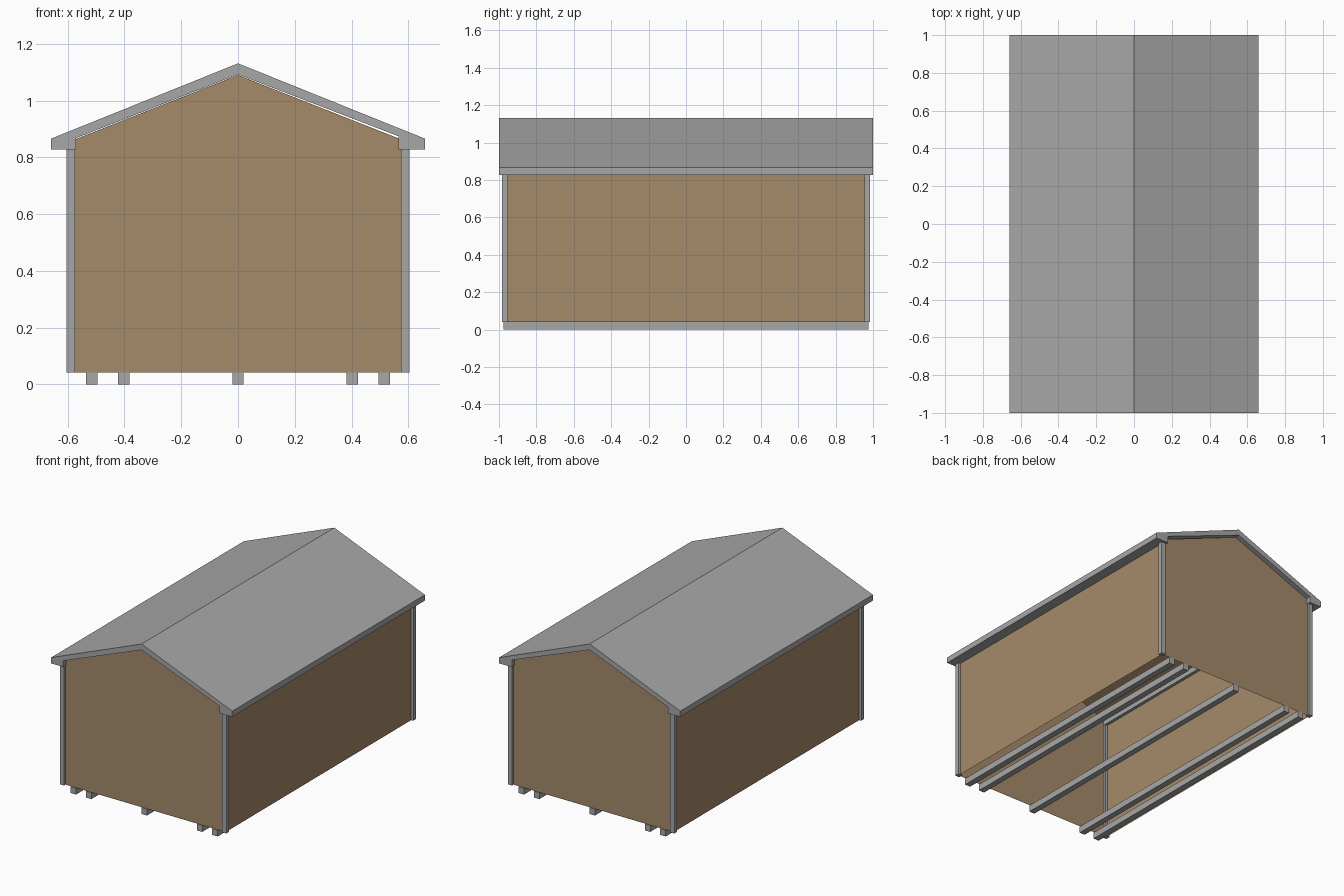
import bpy, bmesh

if "Cube" in bpy.data.objects:
    bpy.data.objects.remove(bpy.data.objects["Cube"])


def material(name, rgb):
    m = bpy.data.materials.new(name)
    m.diffuse_color = (*rgb, 1)
    m.use_nodes = True
    m.node_tree.nodes["Principled BSDF"].inputs["Base Color"].default_value = m.diffuse_color
    return m


grey = material("grey trim", (0.39, 0.39, 0.39))
brown = material("brown cladding", (0.376, 0.254, 0.144))


def extrude_y(name, profile, y, mat, skip_edges=()):
    """Extrude an (x, z) profile from -y to y, with end caps."""
    bm = bmesh.new()
    a = [bm.verts.new((px, -y, pz)) for px, pz in profile]
    b = [bm.verts.new((px, y, pz)) for px, pz in profile]
    n = len(profile)
    bm.faces.new(a)
    bm.faces.new(b)
    for i in range(n):
        if i not in skip_edges:
            j = (i + 1) % n
            bm.faces.new((a[i], a[j], b[j], b[i]))
    bmesh.ops.recalc_face_normals(bm, faces=bm.faces)
    me = bpy.data.meshes.new(name)
    bm.to_mesh(me)
    bm.free()
    me.materials.append(mat)
    ob = bpy.data.objects.new(name, me)
    bpy.context.collection.objects.link(ob)
    return ob


def box(name, x, y, z0, z1, sx, sy, mat):
    h = sx / 2
    ob = extrude_y(name, [(x - h, z0), (x + h, z0), (x + h, z1), (x - h, z1)],
                   sy / 2, mat)
    ob.location.y = y
    return ob


# Gabled roof with dropped eave blocks
extrude_y("roof", [(-0.658, 0.828), (-0.658, 0.866), (0, 1.131), (0.658, 0.866),
                   (0.658, 0.828), (0.566, 0.828), (0.566, 0.874), (0, 1.092),
                   (-0.57, 0.868), (-0.57, 0.828)], 1.0, grey)

# Thin wall shell with sloped ceiling, open underneath
extrude_y("walls", [(-0.59, 0.042), (0.59, 0.042), (0.59, 0.857),
                    (0, 1.09), (-0.59, 0.857)], 0.97, brown, skip_edges=(0,))

# Corner posts
for sx in (-1, 1):
    for sy in (-1, 1):
        box("corner_post", sx * 0.59, sy * 0.97, 0.042, 0.835, 0.03, 0.03, grey)

# Floor runners
for x in (-0.515, -0.403, 0, 0.403, 0.515):
    box("floor_runner", x, 0, 0, 0.042, 0.04, 1.95, grey)
